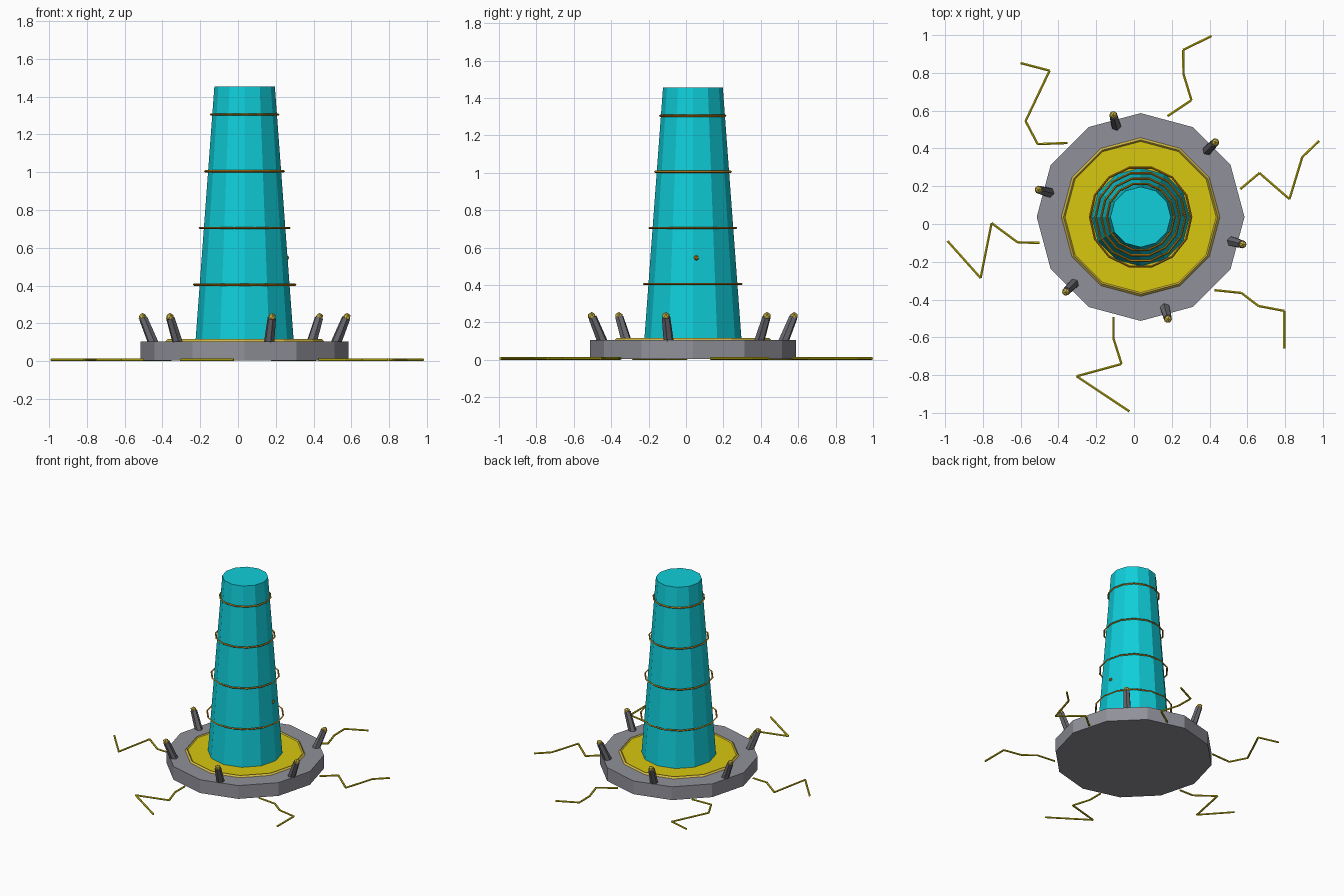
import bpy, bmesh, math
from mathutils import Vector, Matrix

if "Cube" in bpy.data.objects:
    bpy.data.objects.remove(bpy.data.objects["Cube"])

CX, CY = 0.035, 0.037      # axis of the tower


def material(name, r, g, b):
    m = bpy.data.materials.new(name)
    m.diffuse_color = (r, g, b, 1)
    m.use_nodes = True
    m.node_tree.nodes["Principled BSDF"].inputs["Base Color"].default_value = m.diffuse_color
    return m


CYAN = material("cyan", 0.005, 0.62, 0.70)
YELLOW = material("yellow", 0.68, 0.57, 0.005)
STONE = material("stone grey", 0.28, 0.28, 0.32)
DARK = material("dark grey", 0.14, 0.14, 0.16)
ORANGE = material("orange", 0.60, 0.26, 0.01)
GOLD = material("gold", 0.64, 0.48, 0.06)


def finish(name, bm, mat):
    bmesh.ops.recalc_face_normals(bm, faces=bm.faces)
    me = bpy.data.meshes.new(name)
    bm.to_mesh(me)
    bm.free()
    me.materials.append(mat)
    ob = bpy.data.objects.new(name, me)
    bpy.context.collection.objects.link(ob)
    return ob


def add_rod(bm, a, b, r1, r2, sides):
    a, b = Vector(a), Vector(b)
    d = b - a
    mat = Matrix.Translation((a + b) / 2) @ d.to_track_quat('Z', 'Y').to_matrix().to_4x4()
    bmesh.ops.create_cone(bm, cap_ends=True, segments=sides, radius1=r1, radius2=r2,
                          depth=d.length, matrix=mat)


def drum(name, z0, z1, r1, r2, sides, mat):
    bm = bmesh.new()
    bmesh.ops.create_cone(bm, cap_ends=True, segments=sides, radius1=r1, radius2=r2,
                          depth=z1 - z0, matrix=Matrix.Translation((CX, CY, (z0 + z1) / 2)))
    return finish(name, bm, mat)


def ring(name, z, major, minor, sides, minor_sides, mat):
    bm = bmesh.new()
    loops = []
    for i in range(sides):
        a = 2 * math.pi * i / sides
        loop = []
        for j in range(minor_sides):
            t = 2 * math.pi * j / minor_sides
            r = major + minor * math.cos(t)
            loop.append(bm.verts.new((CX + r * math.cos(a), CY + r * math.sin(a),
                                      z + minor * math.sin(t))))
        loops.append(loop)
    for i in range(sides):
        p, q = loops[i], loops[(i + 1) % sides]
        for j in range(minor_sides):
            k = (j + 1) % minor_sides
            bm.faces.new((p[j], q[j], q[k], p[k]))
    return finish(name, bm, mat)


def bead(name, pos, r, mat):
    bm = bmesh.new()
    bmesh.ops.create_icosphere(bm, subdivisions=1, radius=r, matrix=Matrix.Translation(pos))
    return finish(name, bm, mat)


# base plate, glowing disc and its rim
drum("base_plate", 0.003, 0.105, 0.55, 0.55, 12, STONE)
drum("glow_disc", 0.100, 0.110, 0.40, 0.40, 12, YELLOW)
ring("disc_rim", 0.102, 0.408, 0.015, 12, 4, GOLD)

# tapered tower with floating bands
drum("tower", 0.105, 1.455, 0.26, 0.16, 12, CYAN)
for i, (z, r) in enumerate([(0.405, 0.268), (0.705, 0.238), (1.005, 0.208), (1.305, 0.179)]):
    ring(f"tower_band_{i + 1}", z, r, 0.006, 14, 4, ORANGE)
bead("tower_spark", (CX + 0.222, 0.055, 0.545), 0.015, ORANGE)

# leaning prongs with gold tips
for i in range(6):
    a = math.radians(-15 + 60 * i)

    def at(r, z):
        return (CX + r * math.cos(a), CY + r * math.sin(a), z)

    bm = bmesh.new()
    add_rod(bm, at(0.500, 0.095), at(0.556, 0.228), 0.028, 0.023, 6)
    finish(f"prong_{i + 1}", bm, DARK)
    bead(f"prong_tip_{i + 1}", at(0.560, 0.234), 0.022, GOLD)

# zigzag cracks on the ground
CRACKS = [
    [(0.177, 0.571), (0.304, 0.656), (0.262, 0.794), (0.26, 0.922), (0.41, 0.995)],
    [(0.563, 0.185), (0.664, 0.27), (0.823, 0.132), (0.891, 0.355), (0.98, 0.44)],
    [(0.426, -0.35), (0.569, -0.365), (0.659, -0.434), (0.796, -0.46), (0.796, -0.66)],
    [(-0.108, -0.492), (-0.108, -0.608), (-0.066, -0.741), (-0.304, -0.806), (-0.024, -0.992)],
    [(-0.50, -0.10), (-0.616, -0.097), (-0.754, 0.005), (-0.812, -0.286), (-0.987, -0.09)],
    [(-0.352, 0.429), (-0.51, 0.423), (-0.574, 0.545), (-0.447, 0.812), (-0.60, 0.852)],
]
for i, pts in enumerate(CRACKS):
    bm = bmesh.new()
    for p, q in zip(pts, pts[1:]):
        add_rod(bm, (*p, 0.007), (*q, 0.007), 0.007, 0.007, 6)
    finish(f"ground_crack_{i + 1}", bm, YELLOW)
